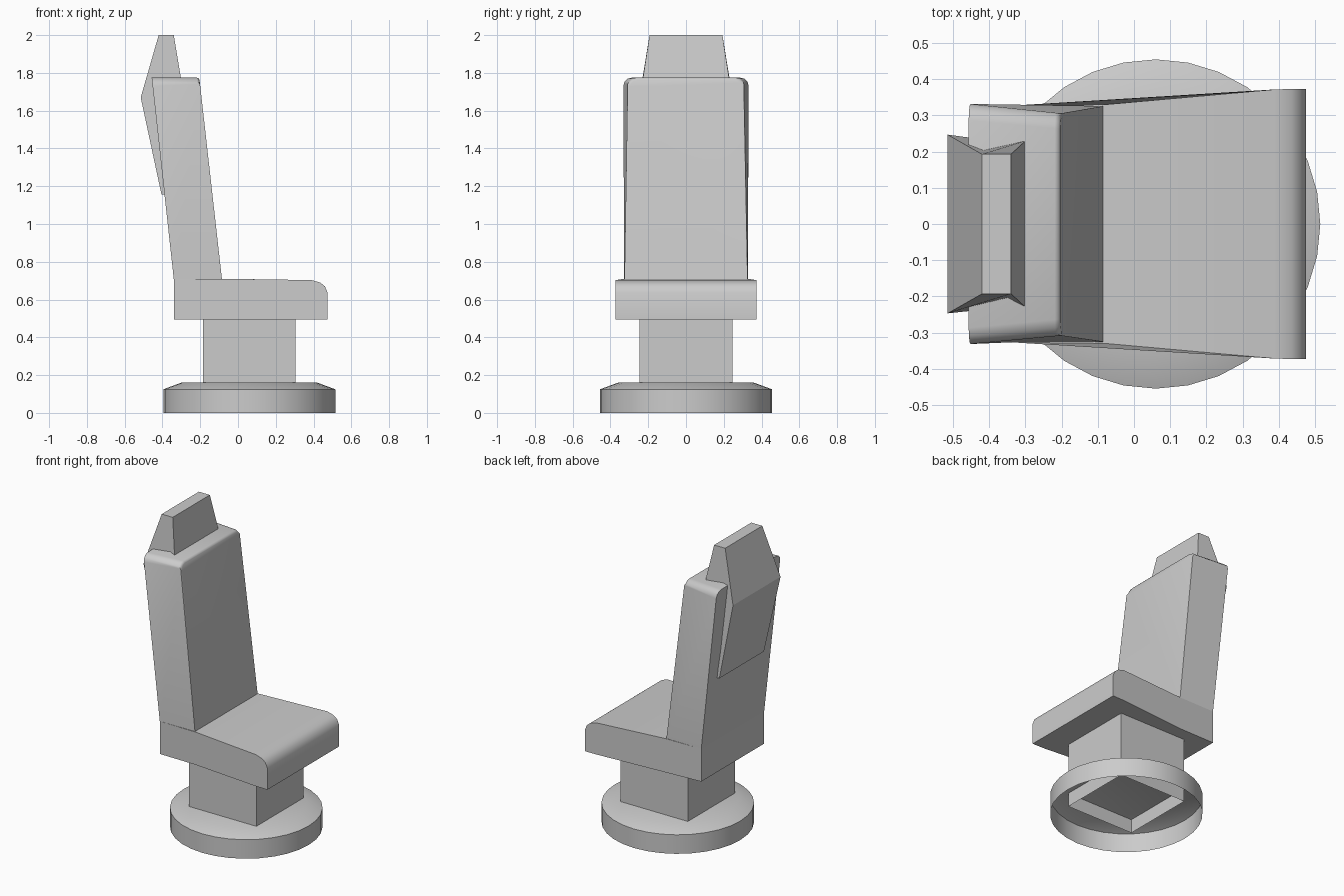
import bpy, bmesh, math

if "Cube" in bpy.data.objects:
    bpy.data.objects.remove(bpy.data.objects["Cube"])


def finish(name, bm, angle=30):
    me = bpy.data.meshes.new(name)
    bmesh.ops.recalc_face_normals(bm, faces=bm.faces)
    bm.to_mesh(me)
    bm.free()
    ob = bpy.data.objects.new(name, me)
    bpy.context.collection.objects.link(ob)
    bpy.ops.object.select_all(action='DESELECT')
    ob.select_set(True)
    bpy.context.view_layer.objects.active = ob
    bpy.ops.object.shade_smooth_by_angle(angle=math.radians(angle))
    return ob


def rings(name, sides, phase, profile, cap):
    """Stack of (radius, z) rings around the pedestal axis, open below."""
    bm = bmesh.new()
    prev = None
    for r, z in profile:
        cur = []
        for i in range(sides):
            a = phase + 2 * math.pi * i / sides
            cur.append(bm.verts.new((0.06 + r * math.cos(a), r * math.sin(a), z)))
        if prev:
            for i in range(sides):
                j = (i + 1) % sides
                bm.faces.new((prev[i], prev[j], cur[j], cur[i]))
        prev = cur
    if cap:
        bm.faces.new(prev)
    return finish(name, bm)


def side_loft(profile):
    """Side profile of (x, z, half width), mirrored across y."""
    bm = bmesh.new()
    near = [bm.verts.new((x, -w, z)) for x, z, w in profile]
    far = [bm.verts.new((x, w, z)) for x, z, w in profile]
    n = len(profile)
    for i in range(n):
        j = (i + 1) % n
        bm.faces.new((near[i], near[j], far[j], far[i]))
    bm.faces.new(near)
    bm.faces.new(far[::-1])
    return bm


# Round foot: open shell with chamfered top
rings("base_disc", 32, 0, [(0.455, 0), (0.455, 0.125), (0.36, 0.16)], True)

# Square column, reaching a little below the top of the foot
rings("column", 4, math.pi / 4, [(0.3465, 0.07), (0.3465, 0.5)], False)

# Seat cushion, wider to the front with a rounded front edge
bm = side_loft([(-0.34, 0.495, 0.327), (-0.08, 0.495, 0.33), (0.39, 0.495, 0.372),
                (0.475, 0.495, 0.373), (0.475, 0.635, 0.373), (0.46, 0.67, 0.373),
                (0.435, 0.69, 0.373), (0.39, 0.703, 0.372), (-0.08, 0.71, 0.33),
                (-0.34, 0.71, 0.327)])
finish("seat", bm, 35)

# Leaning backrest, tapered to the front, with rounded top corners
bm = side_loft([(-0.338, 0.69, 0.327), (-0.083, 0.69, 0.326),
                (-0.205, 1.775, 0.308), (-0.457, 1.775, 0.332)])
top = [e for e in bm.edges if all(v.co.z > 1.7 for v in e.verts)
       and abs(e.verts[0].co.y - e.verts[1].co.y) < 0.1]
bmesh.ops.bevel(bm, geom=top, offset=0.045, segments=3, profile=0.5, affect='EDGES')
front = [e for e in bm.edges if all(v.co.x > -0.21 for v in e.verts)
         and max(v.co.z for v in e.verts) > 1.7]
bmesh.ops.bevel(bm, geom=front, offset=0.014, segments=2, profile=0.5, affect='EDGES')
finish("backrest", bm, 40)

# Faceted headrest wedge on the back of the backrest
bm = side_loft([(-0.42, 2.0, 0.193), (-0.34, 2.0, 0.193), (-0.30, 1.76, 0.23),
                (-0.375, 1.155, 0.232), (-0.405, 1.155, 0.232), (-0.515, 1.67, 0.247)])
finish("headrest", bm, 10)
